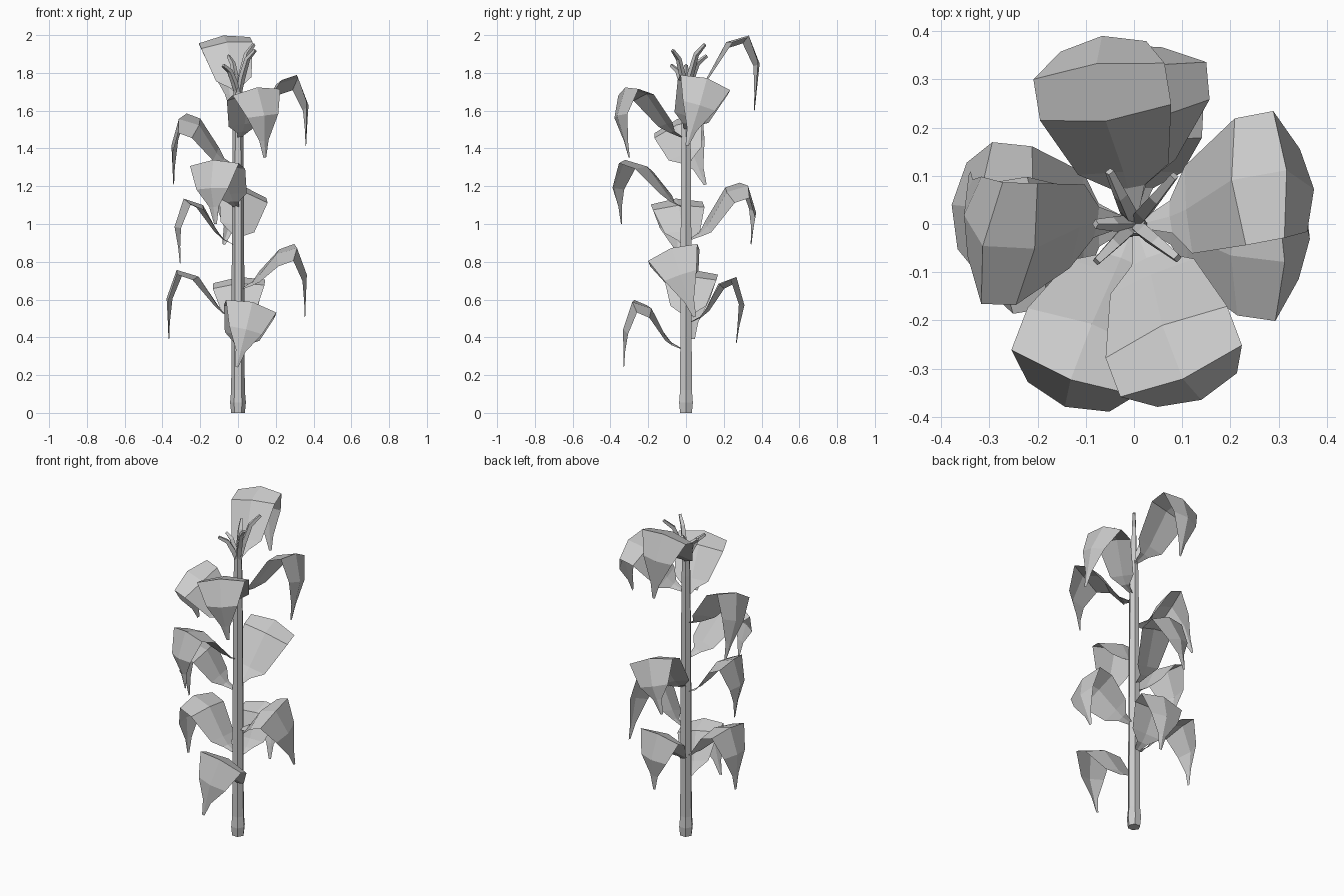
import bpy
from math import sin, cos, radians, pi
from mathutils import Vector, Matrix

if "Cube" in bpy.data.objects:
    bpy.data.objects.remove(bpy.data.objects["Cube"])


def mesh_object(name, verts, faces):
    mesh = bpy.data.meshes.new(name)
    mesh.from_pydata([tuple(v) for v in verts], [], faces)
    mesh.update()
    obj = bpy.data.objects.new(name, mesh)
    bpy.context.collection.objects.link(obj)
    return obj


def tube(name, path, radii, sides):
    """Faceted tube with capped ends along an upward path."""
    verts, faces = [], []
    for i, p in enumerate(path):
        t = (path[min(i + 1, len(path) - 1)] - path[max(i - 1, 0)]).normalized()
        q = Vector((0, 0, 1)).rotation_difference(t)
        for k in range(sides):
            a = 2 * pi * k / sides
            verts.append(p + q @ Vector((cos(a), sin(a), 0)) * radii[i])
    for i in range(len(path) - 1):
        for k in range(sides):
            a, b = i * sides + k, i * sides + (k + 1) % sides
            faces.append((a, b, b + sides, a + sides))
    faces.append(tuple(reversed(range(sides))))
    faces.append(tuple(range(len(verts) - sides, len(verts))))
    return mesh_object(name, verts, faces)


def leaf(name, azimuth, base, peak, tip, roll, reach, tip_reach):
    """Arching blade: ridged strip of two faces across, rolled about its outward axis."""
    h, d = peak - base, tip - base
    s = reach / 0.37
    # radius, height, half width, ridge
    sections = [
        (0.02, 0.0, 0.012, 0.002),
        (0.075, 0.03, 0.035, 0.004),
        (0.11, 0.07, 0.095, 0.006),
        (0.205 * s, h - 0.035, 0.138, 0.025),
        (0.318 * s, h, 0.138, 0.03),
        (reach, h - 0.15, 0.09, 0.022),
        (0.35 * reach + 0.65 * tip_reach, d + 0.09, 0.027, 0.008),
        (tip_reach, d, 0.008, 0.003),
    ]
    rot = (Matrix.Translation((0, 0, base)) @ Matrix.Rotation(radians(azimuth), 4, 'Z')
           @ Matrix.Rotation(radians(roll), 4, 'X'))
    verts, faces = [], []
    n = len(sections)
    for i, (r, z, w, ridge) in enumerate(sections):
        a, b = sections[max(i - 1, 0)], sections[min(i + 1, n - 1)]
        t = Vector((b[0] - a[0], 0, b[1] - a[1])).normalized()
        normal = Vector((-t.z, 0, t.x))
        c = Vector((r, 0, z))
        for y in (-w, 0, w):
            verts.append(rot @ (c + Vector((0, y, 0)) - normal * (ridge if y else 0)))
    for i in range(n - 1):
        for k in range(2):
            v = i * 3 + k
            faces.append((v, v + 3, v + 4, v + 1))
    return mesh_object(name, verts, faces)


# Stalk: flared foot, tapering to the top
stalk = [(0, 0.036), (0.055, 0.042), (0.12, 0.036), (0.6, 0.034),
         (1.2, 0.031), (1.6, 0.027), (1.72, 0.023)]
tube("stalk", [Vector((0, 0, z)) for z, r in stalk], [r for z, r in stalk], 6)

# Leaves: azimuth, base z, peak z, tip z, roll, greatest reach, tip reach
leaves = [
    (-87, 0.34, 0.595, 0.24, -14, 0.335, 0.33),
    (85, 0.48, 0.72, 0.37, -4, 0.31, 0.27),
    (174, 0.50, 0.757, 0.39, 0, 0.38, 0.37),
    (-1, 0.66, 0.885, 0.50, 19, 0.365, 0.355),
    (188, 0.89, 1.135, 0.79, -3, 0.34, 0.31),
    (101, 0.92, 1.215, 0.89, 17, 0.37, 0.355),
    (-110, 1.09, 1.34, 1.00, 3, 0.405, 0.365),
    (170, 1.31, 1.575, 1.20, -22, 0.35, 0.355),
    (-67, 1.46, 1.725, 1.35, 7, 0.39, 0.335),
    (5, 1.50, 1.785, 1.41, -17, 0.378, 0.36),
    (97, 1.70, 2.0, 1.60, -7, 0.395, 0.365),
]
for i, spec in enumerate(leaves):
    leaf(f"leaf_{i + 1}", *spec)

# Tassel: curved prongs fanning out from the stalk top (azimuth, reach, top z)
prongs = [(50, 0.13, 1.95), (115, 0.12, 1.89), (180, 0.08, 1.84),
          (225, 0.11, 1.84), (-38, 0.115, 1.92)]
for i, (az, reach, top) in enumerate(prongs):
    d = Vector((cos(radians(az)), sin(radians(az)), 0))
    height = top - 1.69
    path = [d * reach * f + Vector((0, 0, 1.69 + height * g))
            for f, g in ((0.05, 0), (0.25, 0.4), (0.55, 0.8), (1, 1))]
    tube(f"tassel_prong_{i + 1}", path, [0.015, 0.018, 0.015, 0.01], 4)
